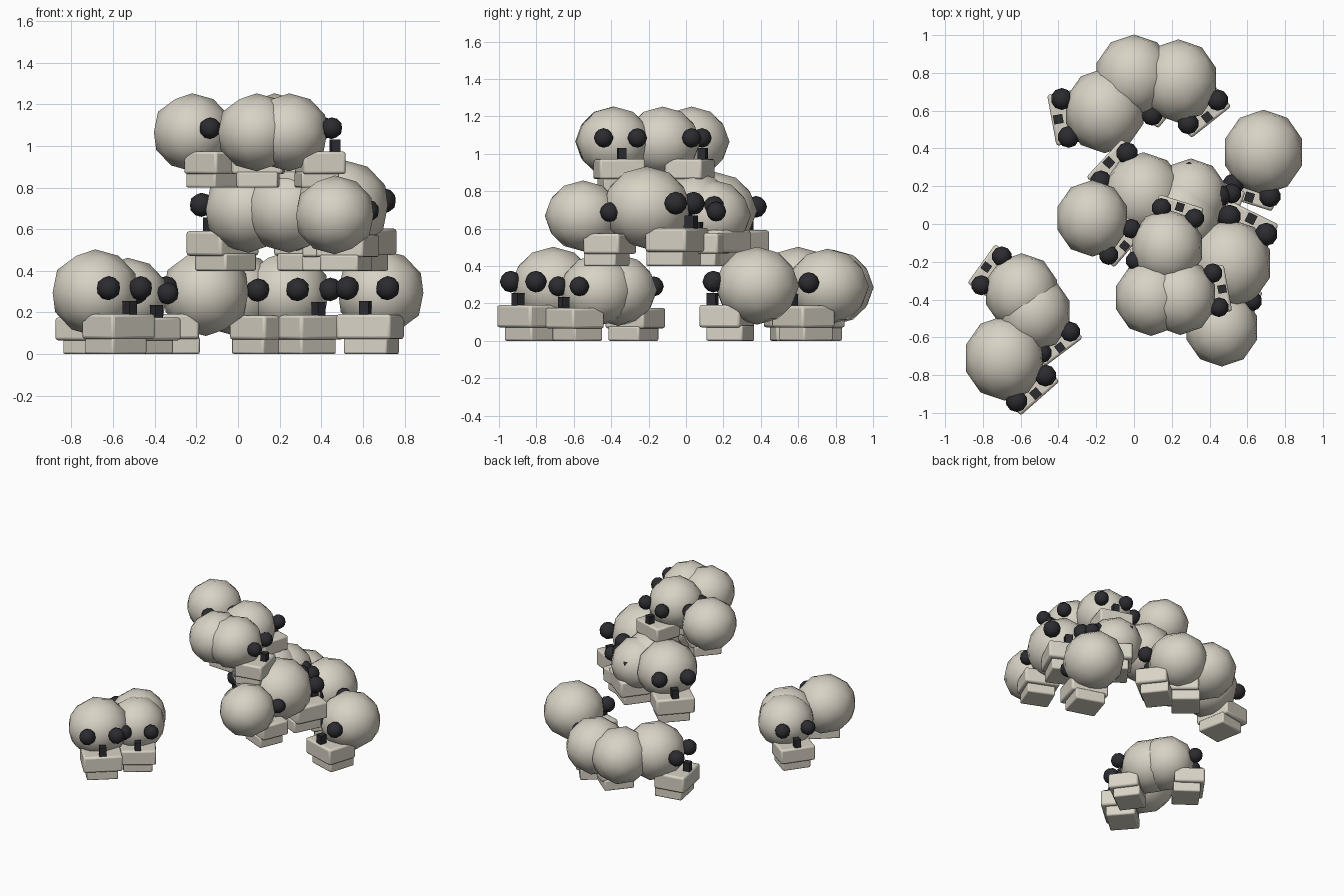
import bpy, math
from mathutils import Vector

if "Cube" in bpy.data.objects:
    bpy.data.objects.remove(bpy.data.objects["Cube"])


def material(name, colour):
    m = bpy.data.materials.new(name)
    m.diffuse_color = colour
    m.use_nodes = True
    m.node_tree.nodes["Principled BSDF"].inputs["Base Color"].default_value = m.diffuse_color
    return m


BONE = material("bone", (0.69, 0.65, 0.56, 1))
DARK = material("dark_socket", (0.025, 0.025, 0.03, 1))


def finish(ob, name, mat):
    ob.name = name
    ob.data.materials.append(mat)
    return ob


def ball(name, loc, scale, mat):
    bpy.ops.mesh.primitive_ico_sphere_add(subdivisions=2, radius=1, location=loc)
    ob = finish(bpy.context.object, name, mat)
    ob.scale = scale
    bpy.ops.object.shade_smooth()
    return ob


def block(name, loc, size, angle, mat, bevel=0.0):
    bpy.ops.mesh.primitive_cube_add(size=1, location=loc, rotation=(0, 0, angle))
    ob = finish(bpy.context.object, name, mat)
    ob.scale = size
    bpy.ops.object.transform_apply(location=False, rotation=False, scale=True)
    if bevel:
        b = ob.modifiers.new("soft_edges", 'BEVEL')
        b.width, b.segments = bevel, 2
        bpy.ops.object.shade_smooth_by_angle(angle=math.radians(35))
    return ob


def skull(tag, x, y, base, s, fx, fy):
    """One skull: (x, y) cranium centre, s size, (fx, fy) facing direction."""
    f = Vector((fx, fy, 0)).normalized()
    side = Vector((-f.y, f.x, 0))
    angle = math.atan2(f.y, f.x)
    origin = Vector((x, y, base))

    def at(forward, lateral, up):
        return origin + s * (f * forward + side * lateral + Vector((0, 0, up)))

    def dims(*v):
        return [s * c for c in v]

    # cranium, all with the same unrotated facets
    ball("cranium_" + tag, at(0, 0, 0.295), dims(0.215, 0.225, 0.208), BONE)
    # eye sockets
    for k, lat in (("left", 0.102), ("right", -0.102)):
        ball(f"eye_{k}_{tag}", at(0.213, lat, 0.317), dims(0.058, 0.058, 0.058), DARK)
    # nose, upper jaw and lower jaw
    block("nose_" + tag, at(0.25, 0, 0.222), dims(0.05, 0.048, 0.068), angle, DARK)
    block("upper_jaw_" + tag, at(0.17, 0, 0.132), dims(0.23, 0.275, 0.12), angle, BONE, 0.014 * s)
    block("lower_jaw_" + tag, at(0.15, 0, 0.042), dims(0.205, 0.22, 0.084), angle, BONE, 0.010 * s)


# x, y, base height, size, facing x, facing y
PILE = [
    # bottom layer
    (-0.686, -0.71, 0.0, 1.00, 0.66, -0.75),
    (-0.595, -0.362, 0.0, 0.92, -0.81, 0.58),
    (-0.53, -0.47, 0.0, 0.92, 0.60, -0.80),
    (-0.155, 0.60, 0.0, 1.00, -0.98, -0.18),
    (0.00, 0.785, 0.0, 0.97, 0.77, -0.64),
    (0.235, 0.757, 0.0, 0.98, 0.62, -0.78),
    (0.686, 0.38, 0.0, 1.00, -0.30, -0.95),
    # middle layer
    (0.05, 0.155, 0.4, 1.00, -0.73, 0.68),
    (0.30, 0.14, 0.4, 0.92, 0.94, -0.34),
    (0.503, -0.21, 0.4, 1.06, 0.44, 0.90),
    (0.465, -0.55, 0.4, 0.91, 0.39, 0.92),
    (0.245, 0.04, 0.4, 1.00, 0.60, 0.80),
    # top layer
    (-0.22, 0.03, 0.8, 0.90, 0.76, -0.65),
    (0.09, -0.39, 0.8, 0.90, 0.05, 1.00),
    (0.245, -0.385, 0.8, 0.90, 0.98, 0.18),
    (0.175, -0.125, 0.8, 0.90, 0.30, 0.95),
]
for i, row in enumerate(PILE, 1):
    skull(f"{i:02d}", *row)
